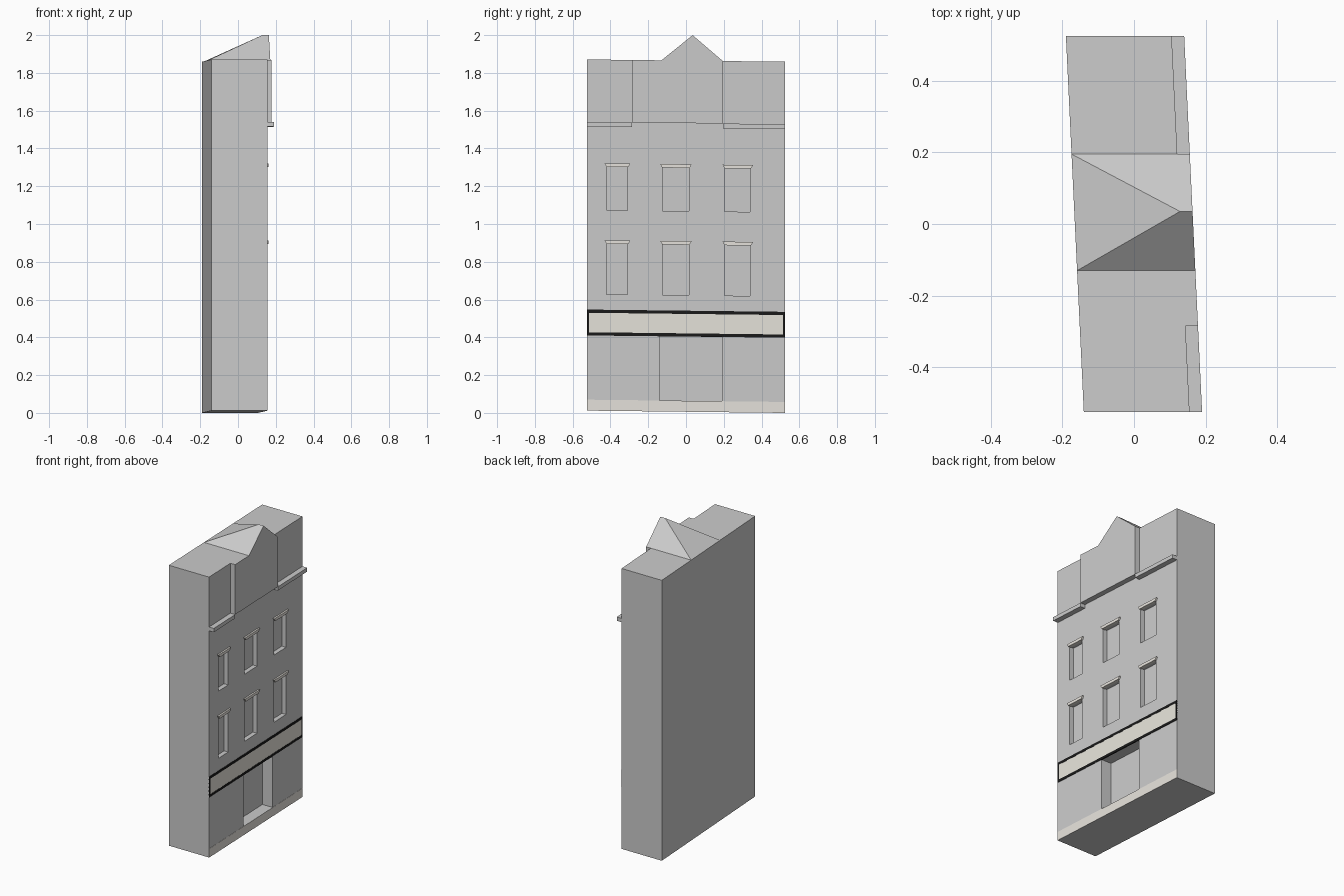
import bpy

if "Cube" in bpy.data.objects:
    bpy.data.objects.remove(bpy.data.objects["Cube"])

FRONT, BACK, HALF, ROOF = 0.13, -0.165, 0.525, 1.859   # street face, rear, half width, roof height
BAY = 0.165                                             # face of bay and cornices


def sheared(p):
    """The terrace stands slightly askew: lean x and z along y."""
    x, y, z = p
    return (x - 0.0476 * y, y, z - 0.0115 * y + 0.006)


def material(name, rgb):
    m = bpy.data.materials.new(name)
    m.diffuse_color = (*rgb, 1)
    m.use_nodes = True
    m.node_tree.nodes["Principled BSDF"].inputs["Base Color"].default_value = m.diffuse_color
    return m


def mesh_object(name, verts, faces, mat=None):
    me = bpy.data.meshes.new(name)
    me.from_pydata([sheared(v) for v in verts], [], faces)
    me.update()
    ob = bpy.data.objects.new(name, me)
    bpy.context.collection.objects.link(ob)
    if mat:
        me.materials.append(mat)
    return ob


def prism(name, profile, x0, x1, mat=None):
    """Extrude a counter-clockwise (y, z) profile from x0 to x1."""
    n = len(profile)
    verts = [(x, y, z) for x in (x0, x1) for y, z in profile]
    faces = [tuple(reversed(range(n))), tuple(range(n, 2 * n))]
    faces += [(i, (i + 1) % n, n + (i + 1) % n, n + i) for i in range(n)]
    return mesh_object(name, verts, faces, mat)


def box(name, x0, x1, y0, y1, z0, z1, mat=None):
    return prism(name, [(y0, z0), (y1, z0), (y1, z1), (y0, z1)], x0, x1, mat)


def cut(target, cutter):
    mod = target.modifiers.new("recess", 'BOOLEAN')
    mod.operation, mod.solver, mod.object = 'DIFFERENCE', 'EXACT', cutter
    cutter.hide_render = True
    bpy.context.view_layer.objects.active = target
    bpy.ops.object.modifier_apply(modifier=mod.name)
    bpy.data.objects.remove(cutter)


stone = material("pale_stone", (0.80, 0.77, 0.72))
cream = material("sign_cream", (0.80, 0.78, 0.71))
black = material("black_trim", (0.01, 0.01, 0.01))

# Main block with recessed doorway
walls = box("walls", BACK, FRONT, -HALF, HALF, 0, ROOF)
cut(walls, box("door_cutter", FRONT - 0.075, 0.3, -0.14, 0.19, 0.058, 0.40))

# Windows: two storeys of three, each with a flared lintel
for z0, z1 in ((0.617, 0.887), (1.062, 1.294)):
    for y0, y1 in ((-0.42, -0.31), (-0.125, 0.015), (0.205, 0.34)):
        cut(walls, box("window_cutter", FRONT - 0.03, 0.3, y0, y1, z0, z1))
        prism("lintel", [(y0 - 0.001, z1 - 0.003), (y1 + 0.004, z1 - 0.003),
                         (y1 + 0.015, z1 + 0.016), (y0 - 0.012, z1 + 0.016)],
              FRONT - 0.01, FRONT + 0.011, stone)

# Projecting gabled bay with the cornices either side
prism("gable_bay", [(-0.285, 1.528), (0.195, 1.528), (0.195, ROOF),
                    (0.035, 1.994), (-0.13, ROOF), (-0.285, ROOF)], FRONT, BAY)
for y0, y1 in ((-HALF, -0.285), (0.195, HALF)):
    box("cornice", FRONT, BAY, y0, y1, 1.503, 1.528)

# Roof behind the gable falling to the rear wall
mesh_object("gable_roof",
            [(FRONT, -0.13, ROOF), (FRONT, 0.195, ROOF), (BACK, 0.195, ROOF),
             (BACK, -0.13, ROOF), (FRONT, 0.035, 1.994)],
            [(3, 2, 1, 0), (0, 1, 4), (1, 2, 4), (2, 3, 4), (3, 0, 4)])

# Plinth strip along the pavement
box("plinth", FRONT - 0.005, FRONT + 0.001, -HALF, HALF, 0, 0.058, stone)

# Blank fascia board with black border
box("fascia_panel", FRONT - 0.005, FRONT + 0.001, -HALF + 0.011, HALF - 0.011, 0.413, 0.52, cream)
for z0, z1 in ((0.398, 0.415), (0.518, 0.535)):
    box("fascia_rail", FRONT - 0.005, FRONT + 0.002, -HALF, HALF, z0, z1, black)
for y in (-HALF, HALF - 0.012):
    box("fascia_end", FRONT - 0.005, FRONT + 0.002, y, y + 0.012, 0.415, 0.518, black)
